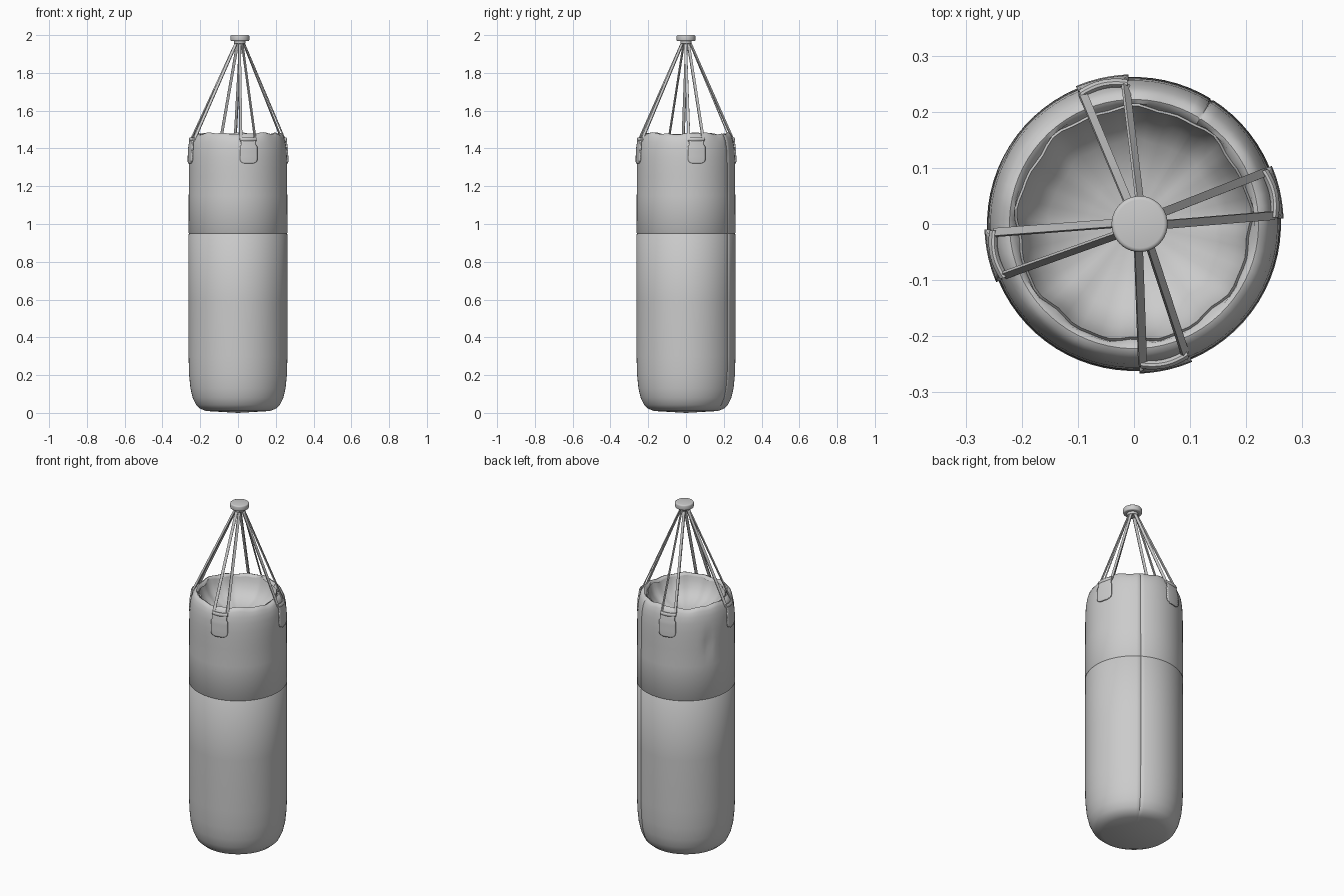
import bpy
import bmesh
from math import sin, cos, pi, radians, sqrt, exp
from mathutils import Vector, Matrix

cube = bpy.data.objects.get("Cube")
if cube:
    bpy.data.objects.remove(cube, do_unlink=True)

grey = bpy.data.materials.new("plain grey")
grey.use_nodes = True
COLOUR = (0.6, 0.6, 0.6, 1)
grey.diffuse_color = COLOUR
grey.node_tree.nodes["Principled BSDF"].inputs["Base Color"].default_value = COLOUR


def finish(bm, name, sharp=40):
    """Turn a bmesh into a smooth shaded object."""
    mesh = bpy.data.meshes.new(name)
    bm.to_mesh(mesh)
    bm.free()
    mesh.materials.append(grey)
    obj = bpy.data.objects.new(name, mesh)
    bpy.context.collection.objects.link(obj)
    bpy.ops.object.select_all(action="DESELECT")
    obj.select_set(True)
    bpy.context.view_layer.objects.active = obj
    bpy.ops.object.shade_smooth_by_angle(angle=radians(sharp))
    return obj


def polar(r, a, z):
    return Vector((r * cos(a), r * sin(a), z))


# Bag profile: outer wall with a stitched groove, then the sagging top
SEAM_Z = 0.95
wall = [(0.17, 0.01), (0.2, 0.022), (0.222, 0.042), (0.24, 0.08), (0.252, 0.13),
        (0.259, 0.2), (0.262, 0.3), (0.262, 0.6), (0.262, SEAM_Z - 0.004),
        (0.259, SEAM_Z), (0.262, SEAM_Z + 0.004), (0.261, 1.15), (0.26, 1.2),
        (0.26, 1.25), (0.26, 1.3), (0.259, 1.35), (0.256, 1.4), (0.25, 1.435),
        (0.242, 1.46), (0.232, 1.475)]
top = [(0.222, 1.479), (0.214, 1.474), (0.21, 1.462), (0.206, 1.468),
       (0.2, 1.445), (0.185, 1.41), (0.15, 1.37), (0.08, 1.348)]


def wall_radius(z):
    for (r0, z0), (r1, z1) in zip(wall, wall[1:]):
        if z0 <= z <= z1:
            return r0 + (r1 - r0) * (z - z0) / (z1 - z0)
    return wall[-1][0]


def bag():
    seam = radians(58)
    steps = [0, 0.7] + list(range(5, 360, 5)) + [359.3]
    angles = [seam + radians(s) for s in steps]
    bm = bmesh.new()
    rings = []
    for i, (r, z) in enumerate(wall + top):
        ring = []
        inside = i >= len(wall) + 2
        for k, a in enumerate(angles):
            rr, zz = r, z
            if k == 0 and not inside and z > 0.02:
                rr -= 0.003                                   # vertical seam
            if z > 1.44:                                      # uneven rim
                zz += 0.004 * sin(5 * a) + 0.003 * sin(13 * a + 1)
            if inside:                                        # puckered lining
                rr += 0.003 * sin(9 * a) + 0.002 * sin(17 * a)
            elif 1.1 < z < 1.42:                              # small dent
                rr -= 0.012 * exp(-((a - radians(152)) / 0.07) ** 2 - ((z - 1.27) / 0.05) ** 2)
            ring.append(bm.verts.new(polar(rr, a, zz)))
        rings.append(ring)
    n = len(angles)
    for low, high in zip(rings, rings[1:]):
        for k in range(n):
            j = (k + 1) % n
            bm.faces.new((low[k], low[j], high[j], high[k]))
    base = bm.verts.new((0, 0, 0))
    dip = bm.verts.new((0, 0, 1.342))
    for k in range(n):
        j = (k + 1) % n
        bm.faces.new((base, rings[0][j], rings[0][k]))
        bm.faces.new((dip, rings[-1][k], rings[-1][j]))
    finish(bm, "bag_body", 50)


def cylinder(name, r, z0, z1, bevel, centre=(0.01, 0)):
    bm = bmesh.new()
    bmesh.ops.create_cone(bm, cap_ends=True, segments=40, radius1=r, radius2=r, depth=z1 - z0,
                          matrix=Matrix.Translation((*centre, (z0 + z1) / 2)))
    rim = [e for e in bm.edges if abs(e.verts[0].co.z - e.verts[1].co.z) < 1e-5]
    bmesh.ops.bevel(bm, geom=rim, offset=bevel, segments=3, affect="EDGES", profile=0.5)
    finish(bm, name)


def strap(name, start, end, width, thick):
    """Flat webbing band between two points."""
    d = end - start
    z = d.normalized()
    out = Vector((end.x, end.y, 0)).normalized()
    x = out.cross(z).normalized()
    y = z.cross(x)
    rot = Matrix((x, y, z)).transposed().to_4x4()
    bm = bmesh.new()
    bmesh.ops.create_cube(bm, size=1, matrix=Matrix.Translation((start + end) / 2) @ rot
                          @ Matrix.Diagonal((width, thick, d.length, 1)))
    finish(bm, name, 30)


def patch(name, a0):
    """Stitched tab on the wall with rounded lower corners and a narrow neck."""
    bm = bmesh.new()
    nu, nv = 10, 16
    z0, z1, corner = 1.32, 1.45, 0.025
    grid = []
    for v in range(nv + 1):
        z = z0 + (z1 - z0) * v / nv
        half = 0.047
        if z < z0 + corner:
            half -= corner - sqrt(max(0, corner ** 2 - (z0 + corner - z) ** 2))
        if z > 1.415:
            half = 0.041
        grid.append([bm.verts.new(polar(wall_radius(z) + 0.003 + 0.003 * v / nv,
                                        a0 + half / 0.26 * (2 * u / nu - 1), z))
                     for u in range(nu + 1)])
    for low, high in zip(grid, grid[1:]):
        for u in range(nu):
            bm.faces.new((low[u], low[u + 1], high[u + 1], high[u]))
    obj = finish(bm, name)
    solid = obj.modifiers.new("thickness", "SOLIDIFY")
    solid.thickness = 0.008
    solid.offset = 0


def bar(name, a0, half):
    """Rounded webbing roll that joins a pair of straps."""
    bm = bmesh.new()
    rings = []
    for i in range(9):
        a = a0 + half * (i / 4 - 1)
        r = 0.25 + 0.005 * cos((i / 4 - 1) * pi / 2)
        rings.append([bm.verts.new(polar(r + 0.008 * cos(t * pi / 5), a,
                                         1.448 + 0.011 * sin(t * pi / 5))) for t in range(10)])
    for p, q in zip(rings, rings[1:]):
        for t in range(10):
            s = (t + 1) % 10
            bm.faces.new((p[t], q[t], q[s], p[s]))
    bm.faces.new(rings[0])
    bm.faces.new(rings[-1][::-1])
    finish(bm, name)


bag()

# Hanging cap
cylinder("hanging_cap", 0.05, 1.968, 2.0, 0.007)
cylinder("cap_collar", 0.03, 1.954, 1.972, 0.003)

# Four tabs, each with a joining bar and a pair of straps
hub = Vector((0.01, 0, 1.965))
half = radians(9)
for side, angle in (("front", -77.5), ("left", 12.5), ("back", 102.5), ("right", 192.5)):
    a0 = radians(angle)
    patch(side + "_tab", a0)
    bar(side + "_bar", a0, half * 1.1)
    across = Vector((-sin(a0), cos(a0), 0))
    for label, s in (("a", -1), ("b", 1)):
        upper = hub + polar(0.018, a0, 0) + across * (0.007 * s)
        strap(f"{side}_strap_{label}", polar(0.25, a0 + s * half, 1.445), upper, 0.015, 0.006)
